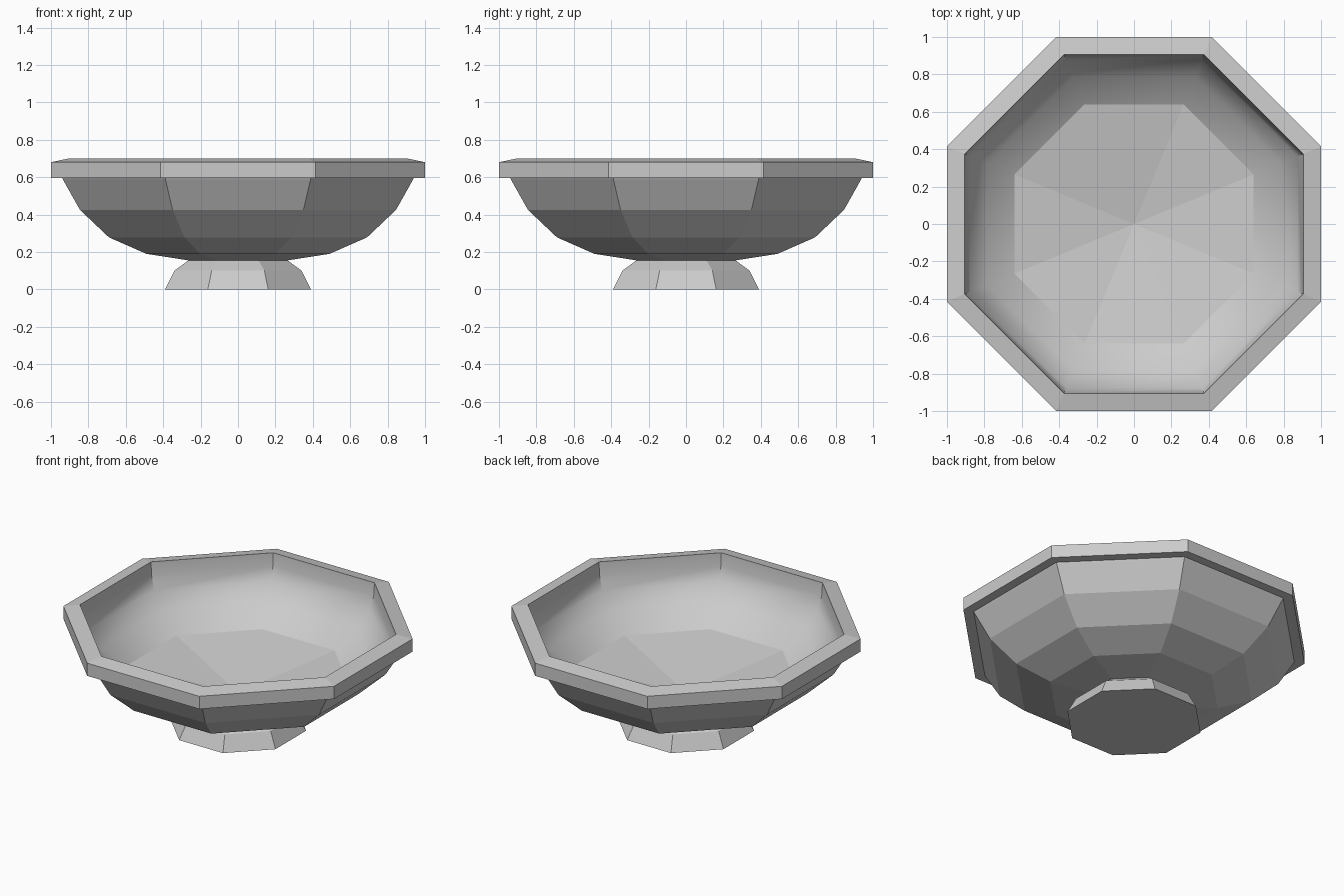
import bpy, bmesh, math

if "Cube" in bpy.data.objects:
    bpy.data.objects.remove(bpy.data.objects["Cube"])

SIDES = 8


def lathe(name, profile, smooth_angle=None):
    """Octagonal revolve of (half-width across flats, z) points, from outside bottom to inside."""
    bm = bmesh.new()
    rings = []
    for apothem, z in profile:
        r = apothem / math.cos(math.pi / SIDES)
        angles = [(k + 0.5) * 2 * math.pi / SIDES for k in range(SIDES)]
        rings.append([bm.verts.new((r * math.cos(a), r * math.sin(a), z)) for a in angles])
    for low, high in zip(rings, rings[1:]):
        for k in range(SIDES):
            n = (k + 1) % SIDES
            bm.faces.new((low[k], low[n], high[n], high[k]))
    bmesh.ops.remove_doubles(bm, verts=bm.verts[:], dist=1e-5)
    mesh = bpy.data.meshes.new(name)
    bm.to_mesh(mesh)
    bm.free()
    if smooth_angle:
        mesh.shade_smooth()
        mesh.set_sharp_from_angle(angle=math.radians(smooth_angle))
    obj = bpy.data.objects.new(name, mesh)
    bpy.context.collection.objects.link(obj)
    return obj


# Flared foot, closed underneath
lathe("foot", [(0, 0), (0.39, 0), (0.34, 0.10), (0.265, 0.155)])

# Faceted outside of the bowl
lathe("bowl_outside", [(0, 0.155), (0.265, 0.155), (0.49, 0.19), (0.69, 0.278),
                       (0.845, 0.425), (0.935, 0.585), (0.94, 0.595)])

# Overhanging rim with a slightly sloped top
lathe("rim", [(0.94, 0.595), (1.0, 0.595), (1.0, 0.68), (0.905, 0.70)])

# Smooth curved inner wall
lathe("inner_wall", [(0.905, 0.70), (0.90, 0.615), (0.875, 0.525), (0.785, 0.42),
                     (0.64, 0.32)], smooth_angle=35)

# Shallow faceted floor of the basin
lathe("basin_floor", [(0.64, 0.32), (0, 0.21)])
